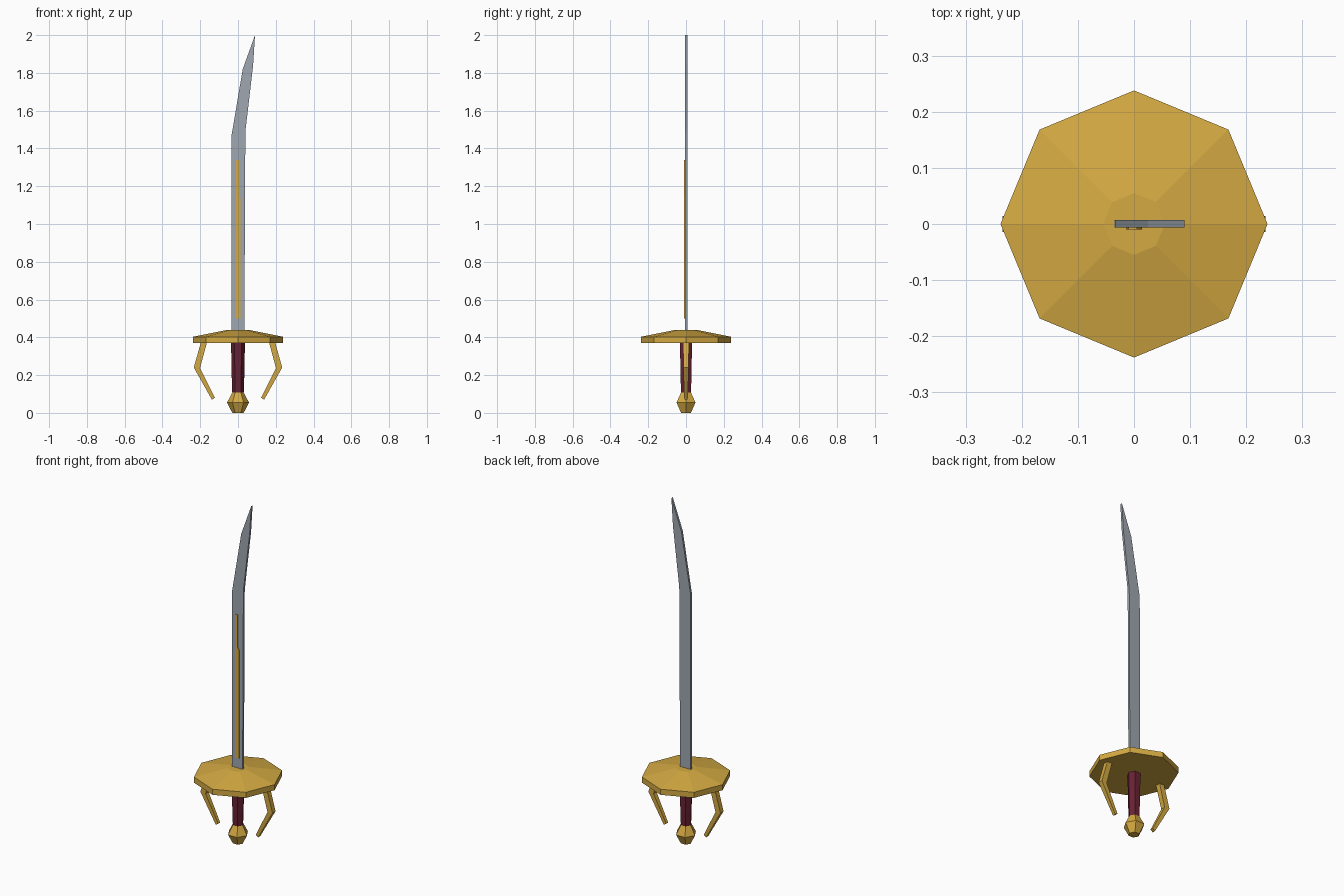
import bpy, bmesh, math
from mathutils import Vector

if "Cube" in bpy.data.objects:
    bpy.data.objects.remove(bpy.data.objects["Cube"])


def material(name, color):
    m = bpy.data.materials.new(name)
    m.diffuse_color = (*color, 1)
    m.use_nodes = True
    m.node_tree.nodes["Principled BSDF"].inputs["Base Color"].default_value = m.diffuse_color
    return m


GOLD = material("gold", (0.66, 0.40, 0.055))
STEEL = material("steel", (0.35, 0.39, 0.44))
LEATHER = material("dark red leather", (0.14, 0.016, 0.035))


def finish(bm, name, mat):
    bmesh.ops.recalc_face_normals(bm, faces=bm.faces)
    me = bpy.data.meshes.new(name)
    bm.to_mesh(me)
    bm.free()
    me.materials.append(mat)
    ob = bpy.data.objects.new(name, me)
    bpy.context.collection.objects.link(ob)
    return ob


def loft(name, rings, mat):
    """Join successive rings of points with quads and cap both ends."""
    bm = bmesh.new()
    loops = [[bm.verts.new(p) for p in ring] for ring in rings]
    n = len(loops[0])
    for a, b in zip(loops, loops[1:]):
        for i in range(n):
            j = (i + 1) % n
            bm.faces.new((a[i], a[j], b[j], b[i]))
    bm.faces.new(loops[0][::-1])
    bm.faces.new(loops[-1])
    return finish(bm, name, mat)


def lathe(name, profile, sides, mat):
    """Faceted turned part from (radius, z) pairs."""
    step = 2 * math.pi / sides
    return loft(name, [[(r * math.cos(i * step), r * math.sin(i * step), z)
                        for i in range(sides)] for r, z in profile], mat)


def plate(name, outline, y0, y1, mat):
    """Flat part with an (x, z) outline, extruded along y."""
    return loft(name, [[(x, y, z) for x, z in outline] for y in (y0, y1)], mat)


# Hilt
lathe("pommel", [(0.03, 0), (0.058, 0.055), (0.03, 0.108)], 6, GOLD)
lathe("grip", [(0.03, 0.10), (0.033, 0.18), (0.037, 0.38)], 6, LEATHER)
lathe("guard", [(0.238, 0.37), (0.238, 0.403), (0.055, 0.44)], 8, GOLD)

# Curved blade
plate("blade", [(-0.035, 0.42), (0.034, 0.42), (0.036, 0.90), (0.039, 1.49),
                (0.08, 1.84), (0.09, 2.0), (0.025, 1.82), (-0.034, 1.47)],
      -0.006, 0.007, STEEL)

# Gold inlay on the front of the blade, stepped near its tip
plate("blade_inlay", [(-0.014, 0.50), (0.014, 0.50), (0.014, 1.13),
                      (0.005, 1.15), (0.005, 1.34), (-0.01, 1.34)],
      -0.010, -0.004, GOLD)

# Bent finger guards: outer point, inner point, half depth
BENDS = [((0.196, 0.375), (0.164, 0.375), 0.015),
         ((0.234, 0.24), (0.201, 0.237), 0.014),
         ((0.138, 0.07), (0.122, 0.08), 0.009)]
for side, label in ((-1, "left"), (1, "right")):
    rings = [[(side * o[0], -d, o[1]), (side * o[0], d, o[1]),
              (side * i[0], d, i[1]), (side * i[0], -d, i[1])]
             for o, i, d in BENDS]
    loft(label + "_finger_guard", rings, GOLD)
